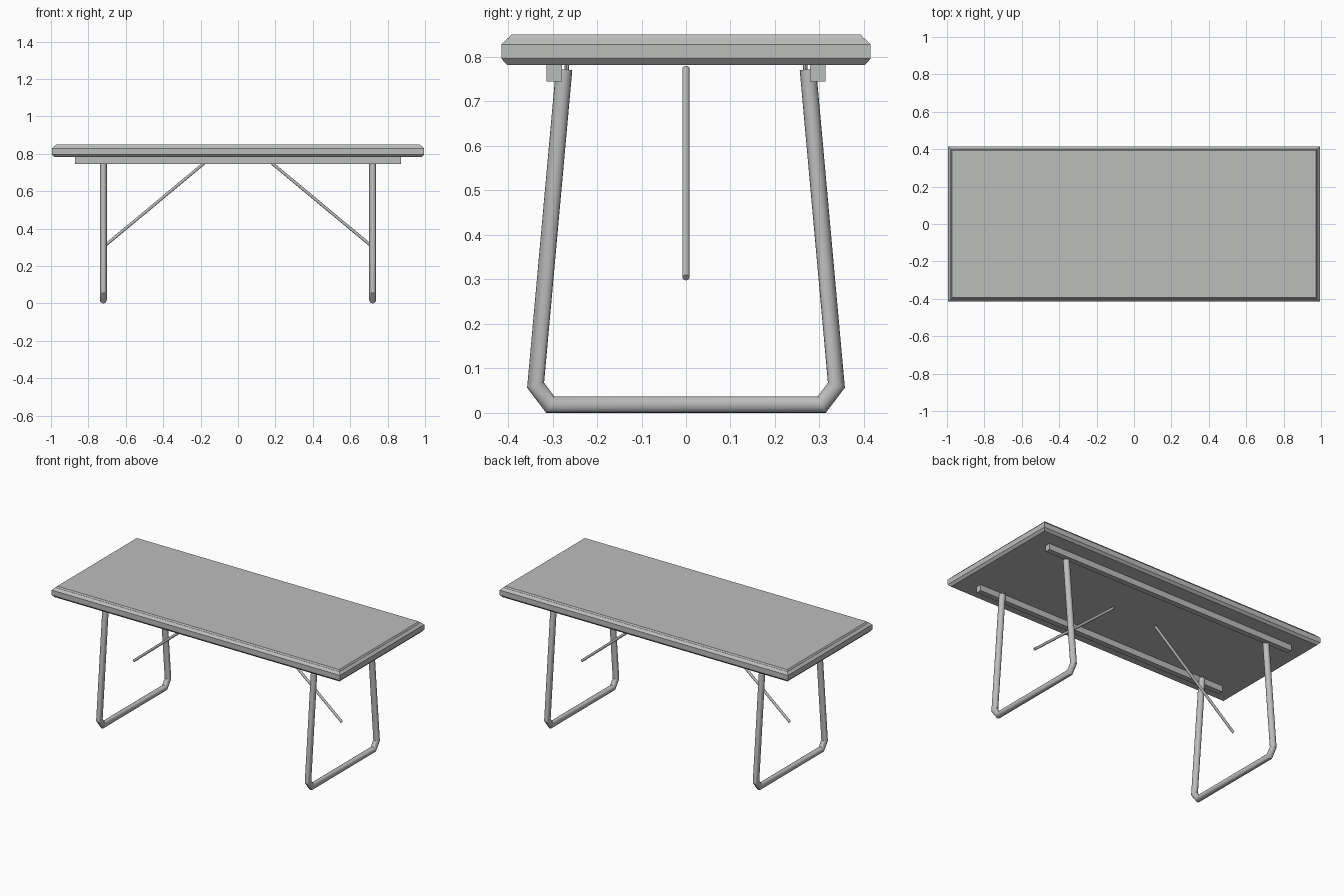
import bpy
import bmesh
from mathutils import Vector

cube = bpy.data.objects.get("Cube")
if cube:
    bpy.data.objects.remove(cube, do_unlink=True)


def material(name, colour):
    m = bpy.data.materials.new(name)
    m.diffuse_color = colour
    m.use_nodes = True
    m.node_tree.nodes["Principled BSDF"].inputs["Base Color"].default_value = colour
    return m


grey = material("grey", (0.5, 0.51, 0.5, 1))


def finish(name, bm, smooth=False):
    bmesh.ops.recalc_face_normals(bm, faces=bm.faces)
    mesh = bpy.data.meshes.new(name)
    bm.to_mesh(mesh)
    bm.free()
    mesh.materials.append(grey)
    obj = bpy.data.objects.new(name, mesh)
    bpy.context.collection.objects.link(obj)
    if smooth:
        bpy.ops.object.select_all(action="DESELECT")
        obj.select_set(True)
        bpy.context.view_layer.objects.active = obj
        bpy.ops.object.shade_smooth_by_angle(angle=0.6)
    return obj


def layered_slab(name, half_x, half_y, layers):
    """Stack of rectangles, each given as (inset, height)."""
    bm = bmesh.new()
    rings = []
    for inset, z in layers:
        x, y = half_x - inset, half_y - inset
        rings.append([bm.verts.new((sx * x, sy * y, z))
                      for sx, sy in ((-1, -1), (1, -1), (1, 1), (-1, 1))])
    for low, high in zip(rings, rings[1:]):
        for i in range(4):
            j = (i + 1) % 4
            bm.faces.new((low[i], low[j], high[j], high[i]))
    bm.faces.new(rings[0])
    bm.faces.new(rings[-1])
    return finish(name, bm)


def tube(name, points, radius, sides=16):
    """Round tube along points in one plane, with mitred corners."""
    pts = [Vector(p) for p in points]
    dirs = [(b - a).normalized() for a, b in zip(pts, pts[1:])]
    normal = Vector((1, 0, 0)) if abs(dirs[0].x) < 0.01 else Vector((0, 1, 0))
    bm = bmesh.new()
    ring = bmesh.ops.create_circle(bm, segments=sides, radius=radius)["verts"]
    flat = [v.co.copy() for v in ring]
    bm.clear()
    rings = []
    for i, p in enumerate(pts):
        a, b = dirs[max(i - 1, 0)], dirs[min(i, len(dirs) - 1)]
        tangent = (a + b).normalized()
        across = tangent.cross(normal) / max(tangent.dot(a), 0.3)
        rings.append([bm.verts.new(p + normal * c.x + across * c.y) for c in flat])
    for low, high in zip(rings, rings[1:]):
        for i in range(sides):
            j = (i + 1) % sides
            bm.faces.new((low[i], low[j], high[j], high[i]))
    bm.faces.new(rings[0])
    bm.faces.new(rings[-1])
    return finish(name, bm, True)


# Tabletop with bevelled rim and slightly raised surface
layered_slab("tabletop", 0.995, 0.415,
             [(0.013, 0.782), (0, 0.796), (0, 0.828), (0.014, 0.842),
              (0.016, 0.842), (0.022, 0.85)])

# Long support rails under the top
for side, label in ((-1, "front"), (1, "back")):
    rail = layered_slab(label + "_rail", 0.872, 0.017, [(0, 0.745), (0, 0.783)])
    rail.location.y = side * 0.296

# Bent tube legs, their mounting pins and diagonal braces
half = [(0.274, 0.772), (0.338, 0.062), (0.305, 0.0185)]
path = half + [(-y, z) for y, z in reversed(half)]
for side, label in ((-1, "right"), (1, "left")):
    x = side * 0.72
    tube(label + "_leg_frame", [(x, y, z) for y, z in path], 0.0185)
    tube(label + "_brace", [(side * 0.717, 0, 0.304), (side * 0.152, 0, 0.774)], 0.008, 12)
    for y in (-0.268, 0.268):
        tube(label + "_mounting_pin", [(x, y, 0.765), (x, y, 0.783)], 0.005, 8)
